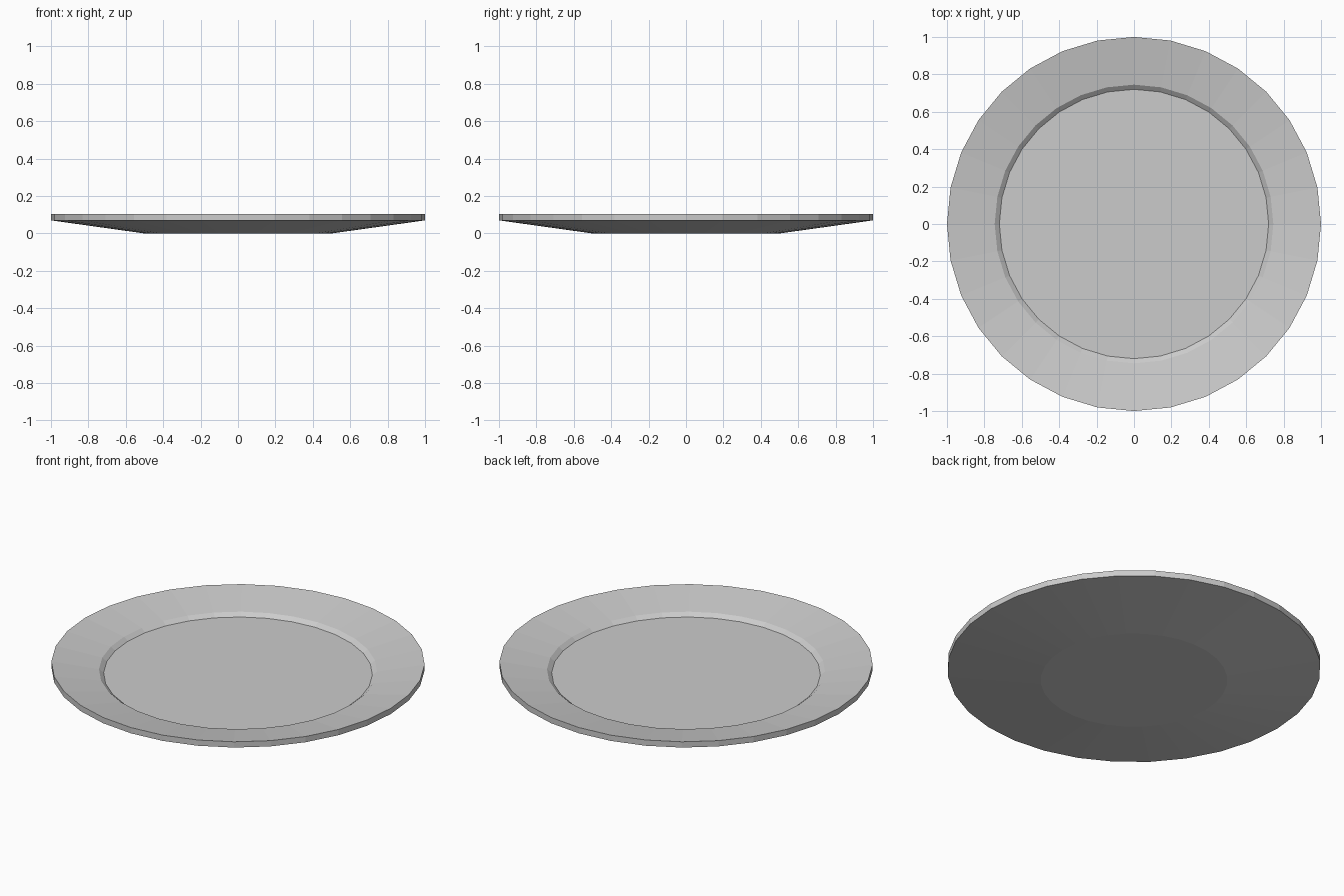
import bpy, bmesh
from math import cos, sin, pi

if "Cube" in bpy.data.objects:
    bpy.data.objects.remove(bpy.data.objects["Cube"])

SIDES = 32

# Radius / height profile from underside, over the rim, down to the well
PROFILE = [(0.50, 0.0), (1.0, 0.07), (1.0, 0.104), (0.745, 0.06), (0.72, 0.04)]

bm = bmesh.new()
rings = [[bm.verts.new((r * cos(2 * pi * i / SIDES), r * sin(2 * pi * i / SIDES), z))
          for i in range(SIDES)] for r, z in PROFILE]

# Sloped underside, outer edge, rim and inner step
for a, b in zip(rings, rings[1:]):
    for i in range(SIDES):
        j = (i + 1) % SIDES
        bm.faces.new((a[i], a[j], b[j], b[i]))

# Flat foot and flat well
bm.faces.new(rings[0][::-1])
bm.faces.new(rings[-1])
bmesh.ops.recalc_face_normals(bm, faces=bm.faces)

mesh = bpy.data.meshes.new("plate")
bm.to_mesh(mesh)
bm.free()
plate = bpy.data.objects.new("plate", mesh)
bpy.context.collection.objects.link(plate)
